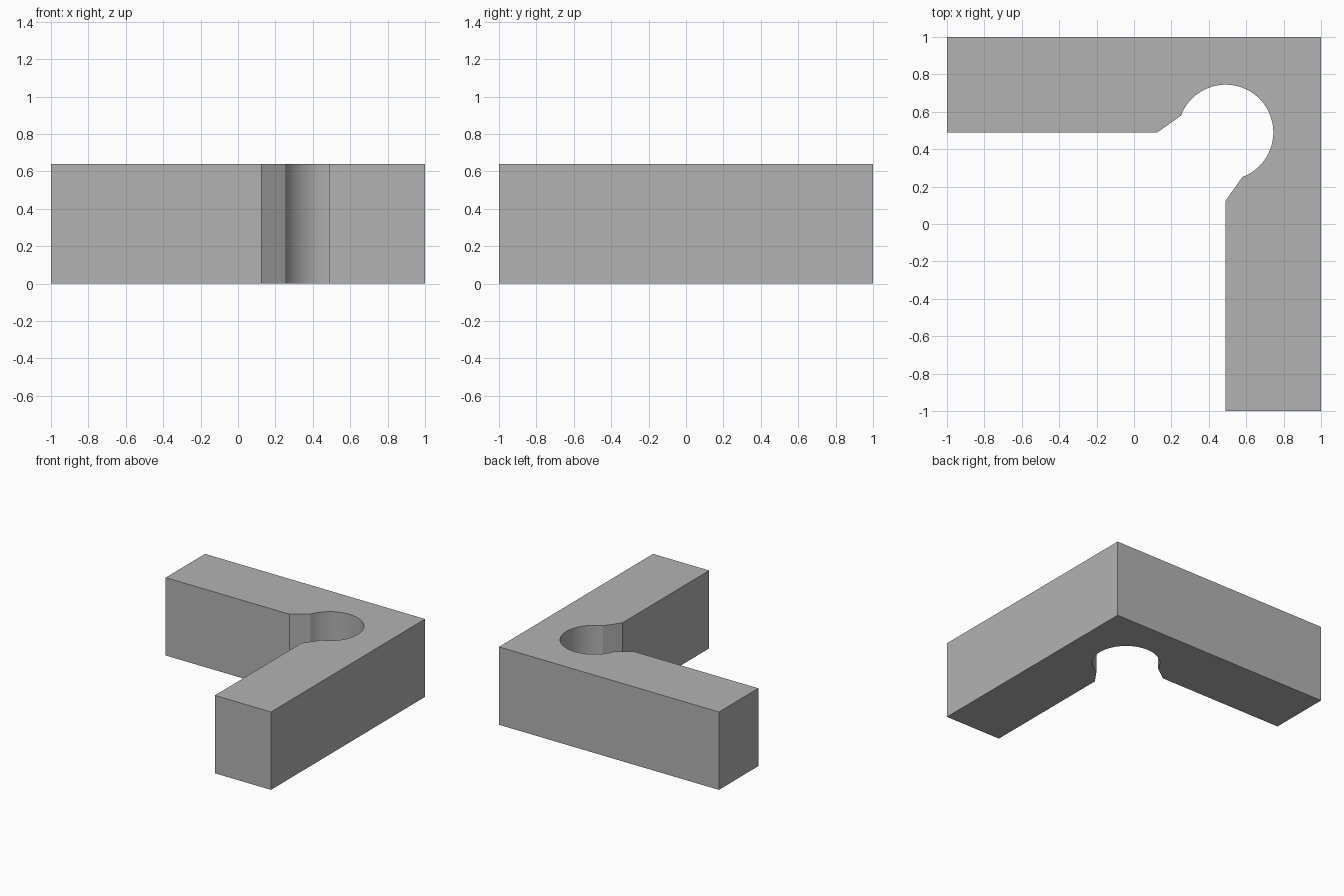
import bpy, bmesh
from math import radians, cos, sin

if "Cube" in bpy.data.objects:
    bpy.data.objects.remove(bpy.data.objects["Cube"], do_unlink=True)

HEIGHT = 0.64
INNER = 0.49      # inner faces of both arms, and centre of the relief bore
RADIUS = 0.255
STEPS = 48

# Plain grey material
grey = bpy.data.materials.new("plain grey")
grey.use_nodes = True
colour = (0.45, 0.45, 0.45, 1)
grey.diffuse_color = colour
grey.node_tree.nodes["Principled BSDF"].inputs["Base Color"].default_value = colour

# Outline: square outer corner, chamfered mouth and round corner relief
start, end = radians(159.5), radians(-69.5)
arc = []
for i in range(STEPS + 1):
    a = start + (end - start) * i / STEPS
    arc.append((INNER + RADIUS * cos(a), INNER + RADIUS * sin(a)))
outline = [(-1, 1), (-1, INNER), (0.125, INNER)] + arc
outline += [(INNER, 0.125), (INNER, -1), (1, -1), (1, 1)]

# Extrude the outline into the bracket
bm = bmesh.new()
base = bm.faces.new([bm.verts.new((x, y, 0)) for x, y in outline])
top = bmesh.ops.extrude_face_region(bm, geom=[base], use_keep_orig=True)
bmesh.ops.translate(bm, vec=(0, 0, HEIGHT),
                    verts=[v for v in top["geom"] if isinstance(v, bmesh.types.BMVert)])
bmesh.ops.recalc_face_normals(bm, faces=bm.faces)
mesh = bpy.data.meshes.new("corner_bracket")
bm.to_mesh(mesh)
bm.free()
mesh.materials.append(grey)

bracket = bpy.data.objects.new("corner_bracket", mesh)
bpy.context.collection.objects.link(bracket)

# Smooth bore, sharp corners
bpy.ops.object.select_all(action="DESELECT")
bracket.select_set(True)
bpy.context.view_layer.objects.active = bracket
bpy.ops.object.shade_smooth_by_angle(angle=radians(20))
